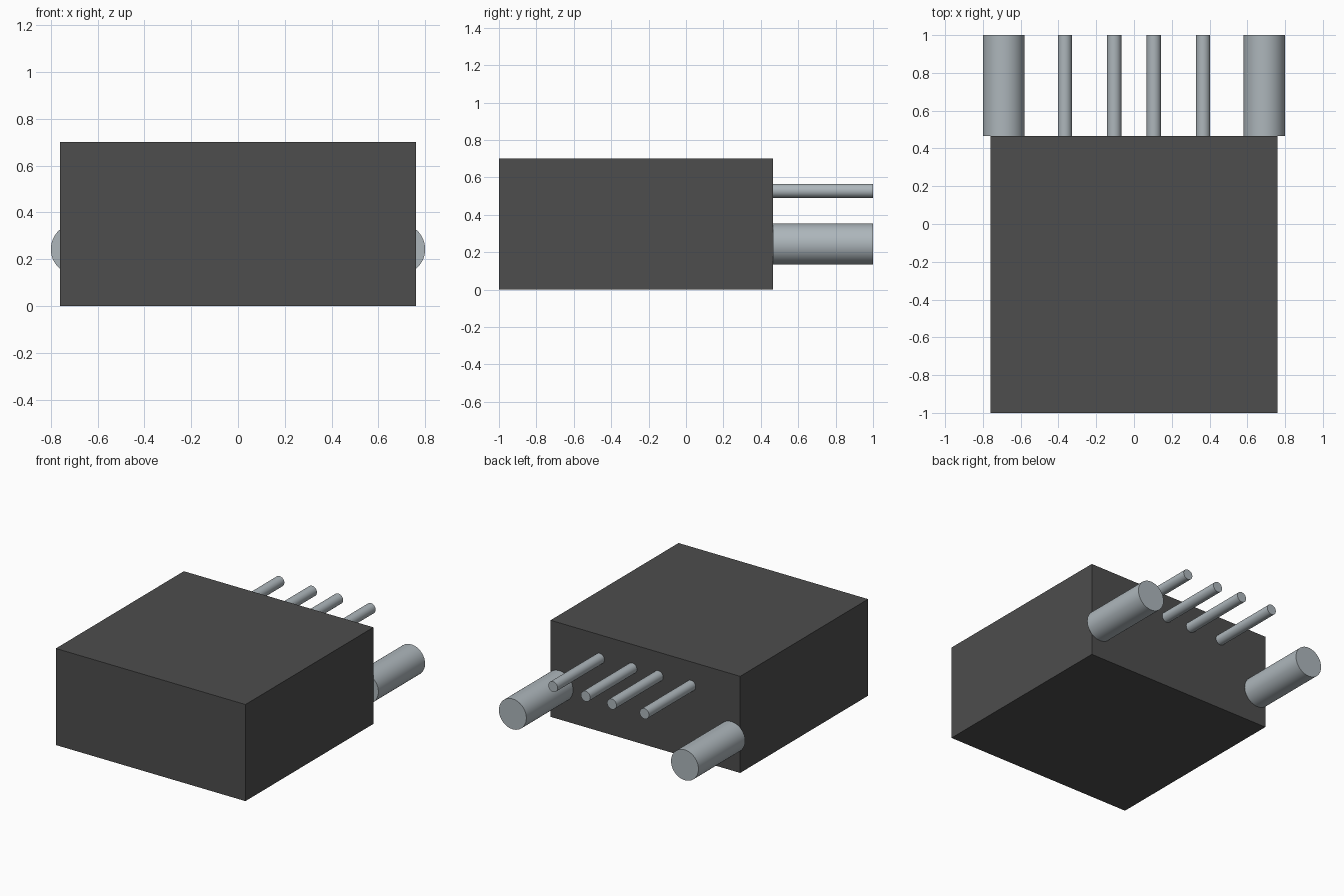
import bpy
import math

cube = bpy.data.objects.get("Cube")
if cube:
    bpy.data.objects.remove(cube, do_unlink=True)


def make_material(name, rgb):
    mat = bpy.data.materials.new(name)
    mat.use_nodes = True
    mat.diffuse_color = (*rgb, 1)
    mat.node_tree.nodes["Principled BSDF"].inputs["Base Color"].default_value = (*rgb, 1)
    return mat


dark = make_material("dark grey plastic", (0.075, 0.075, 0.075))
metal = make_material("pale steel", (0.42, 0.47, 0.50))

FRONT, BACK, TIP = -1.0, 0.465, 1.0


def pin(name, x, z, radius):
    """Smooth round pin running backwards from the rear face of the housing."""
    bpy.ops.mesh.primitive_cylinder_add(
        vertices=48, radius=radius, depth=TIP - BACK,
        location=(x, (BACK + TIP) / 2, z), rotation=(math.pi / 2, 0, 0))
    obj = bpy.context.object
    obj.name = name
    obj.data.materials.append(metal)
    bpy.ops.object.shade_smooth_by_angle(angle=math.radians(30))


# Housing block
bpy.ops.mesh.primitive_cube_add(size=1, location=(0, (FRONT + BACK) / 2, 0.35))
housing = bpy.context.object
housing.name = "housing"
housing.scale = (1.52, BACK - FRONT, 0.70)
bpy.ops.object.transform_apply(location=False, rotation=False, scale=True)
housing.data.materials.append(dark)

# Mirrored pairs: thick mounting pegs and thin contact pins
for side, sign in (("left", 1), ("right", -1)):
    pin(f"mounting_peg_{side}", sign * 0.69, 0.243, 0.11)
    pin(f"outer_contact_pin_{side}", sign * 0.366, 0.528, 0.0375)
    pin(f"inner_contact_pin_{side}", sign * 0.105, 0.528, 0.0375)
